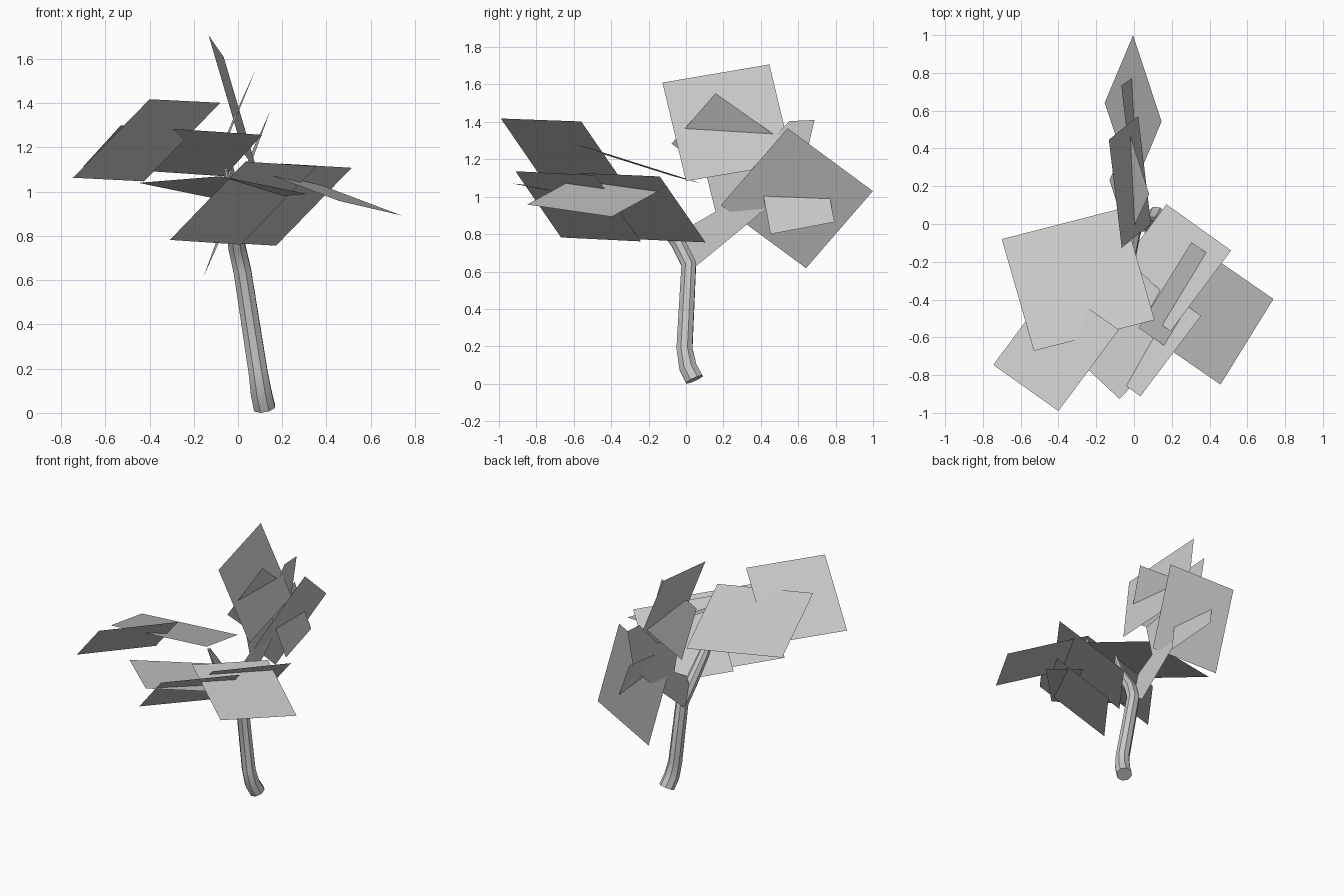
import bpy
from mathutils import Vector

old = bpy.data.objects.get("Cube")
if old:
    bpy.data.objects.remove(old)

grey = bpy.data.materials.new("plain_grey")
grey.use_nodes = True
grey.diffuse_color = (0.6, 0.6, 0.6, 1)
grey.node_tree.nodes["Principled BSDF"].inputs["Base Color"].default_value = (0.6, 0.6, 0.6, 1)


def flat_mesh(name, points):
    mesh = bpy.data.meshes.new(name)
    mesh.from_pydata(points, [], [range(len(points))])
    mesh.materials.append(grey)
    obj = bpy.data.objects.new(name, mesh)
    bpy.context.collection.objects.link(obj)
    return obj


def leaf_card(name, before, corner, after):
    """Flat rectangle from one corner and its two neighbours."""
    a, b, c = Vector(before), Vector(corner), Vector(after)
    return flat_mesh(name, [a, b, c, a + c - b])


# Leaf cards of the front crown
leaf_card("front_upper_leaf", (-.745, -.746, 1.063), (-.40, -.99, 1.418), (-.08, -.56, 1.402))
leaf_card("front_broad_leaf", (-.53, -.672, 1.30), (.109, -.508, 1.257), (-.061, .084, 1.07))
leaf_card("front_lower_leaf", (-.308, -.668, .782), (.034, -.912, 1.136), (.355, -.486, 1.115))
leaf_card("left_lower_leaf", (.194, -.568, 1.127), (.514, -.14, 1.108), (.172, .104, .756))
leaf_card("left_outer_leaf", (.458, -.85, .958), (.738, -.397, .893), (.304, -.097, 1.057))
leaf_card("right_level_leaf", (-.45, -.577, 1.04), (-.077, -.926, 1.07), (.314, -.515, .99))

# Leaf cards of the back crown
leaf_card("back_upper_leaf", (-.133, .446, 1.707), (-.065, -.126, 1.61), (.09, 0, 1.083))
leaf_card("back_outer_leaf", (.146, .543, 1.366), (-.005, .999, 1.03), (-.155, .642, .618))
leaf_card("back_small_upper_leaf", (-.03, -.077, 1.283), (.08, .158, 1.553), (-.02, .468, 1.334))
leaf_card("back_small_lower_leaf", (.06, .452, .80), (.02, .794, .864), (-.067, .732, 1.198))

# Flat branch reaching into the back crown
outline = [(-.03, .70), (.056, .63), (.36, .88), (.62, 1.12), (.687, 1.41),
           (.553, 1.404), (.35, 1.2), (.10, 1.15), (.158, .92), (.02, .84)]
flat_mesh("back_branch", [(-.02, y, z) for y, z in outline])

# Bent trunk, tapering into the front crown
path = [(.12, .045, .012, .052), (.105, .01, .09, .051), (.09, -.008, .19, .046),
        (.02, .015, .64, .043), (-.005, -.04, .75, .042), (-.025, -.17, .93, .036),
        (-.055, -.25, 1.1, .01)]
curve = bpy.data.curves.new("trunk", "CURVE")
curve.dimensions = "3D"
curve.bevel_depth = 1
curve.bevel_resolution = 2
curve.use_fill_caps = True
spline = curve.splines.new("POLY")
spline.points.add(len(path) - 1)
for point, (x, y, z, r) in zip(spline.points, path):
    point.co = (x, y, z, 1)
    point.radius = r
curve.materials.append(grey)
trunk = bpy.data.objects.new("trunk", curve)
bpy.context.collection.objects.link(trunk)
bpy.ops.object.select_all(action="DESELECT")
trunk.select_set(True)
bpy.context.view_layer.objects.active = trunk
bpy.ops.object.convert(target="MESH")
bpy.ops.object.shade_smooth_by_angle()
lowest = min(v.co.z for v in bpy.context.object.data.vertices)
for v in bpy.context.object.data.vertices:
    if v.co.z < .05:
        v.co.z -= lowest
